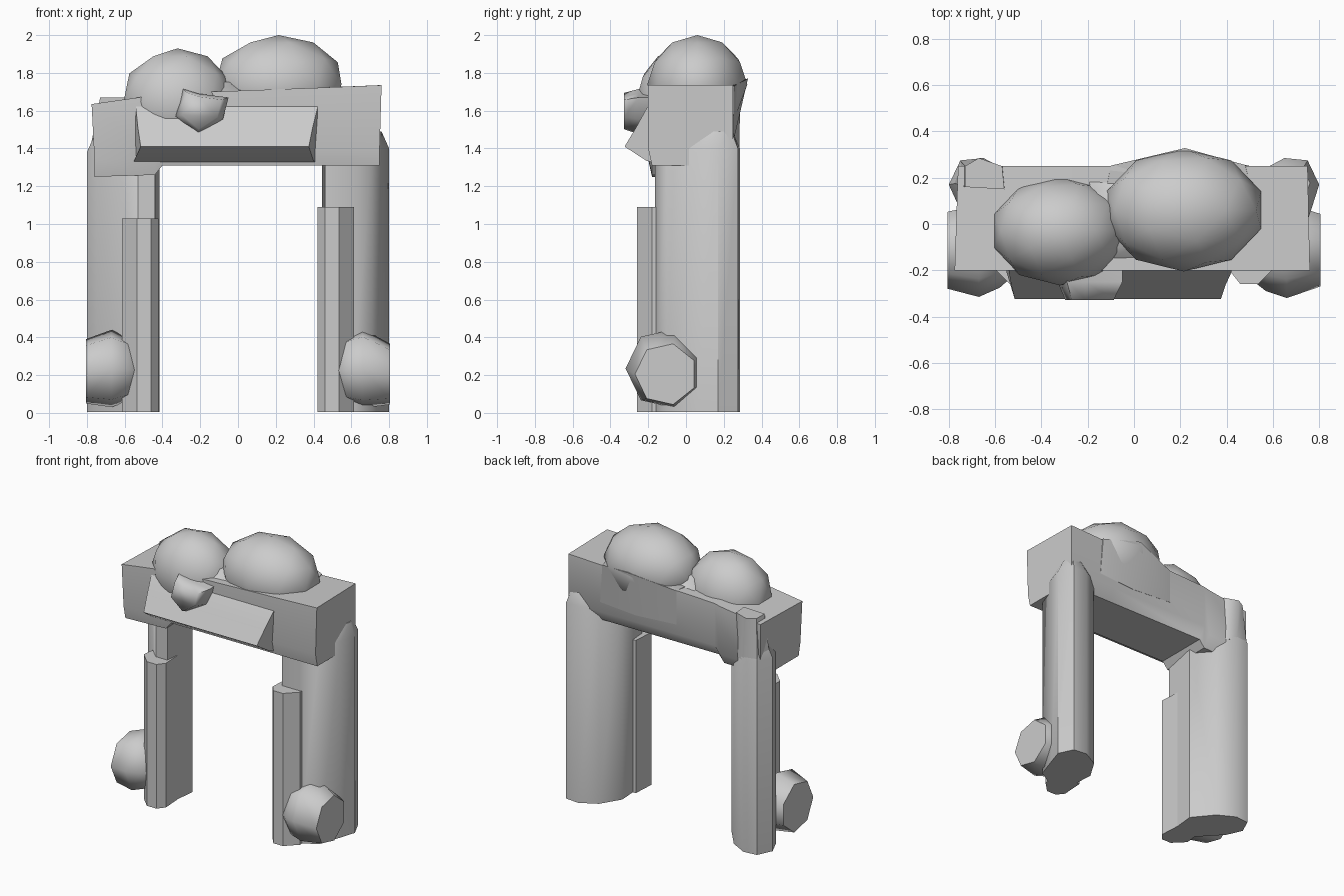
import bpy, bmesh, math
from mathutils import Vector

if "Cube" in bpy.data.objects:
    bpy.data.objects.remove(bpy.data.objects["Cube"])

stone = bpy.data.materials.new("grey stone")
stone.diffuse_color = (0.6, 0.6, 0.6, 1)
stone.use_nodes = True
stone.node_tree.nodes["Principled BSDF"].inputs["Base Color"].default_value = stone.diffuse_color


def finish(name, bm, angle=42):
    bmesh.ops.recalc_face_normals(bm, faces=bm.faces)
    me = bpy.data.meshes.new(name)
    bm.to_mesh(me)
    bm.free()
    ob = bpy.data.objects.new(name, me)
    bpy.context.collection.objects.link(ob)
    me.materials.append(stone)
    bpy.ops.object.select_all(action='DESELECT')
    ob.select_set(True)
    bpy.context.view_layer.objects.active = ob
    bpy.ops.object.shade_smooth_by_angle(angle=math.radians(angle))
    return ob


def loft(name, rings, angle=42):
    """Skin a list of equal-length point rings and cap the ends."""
    bm = bmesh.new()
    vs = [[bm.verts.new(p) for p in r] for r in rings]
    n = len(vs[0])
    for a, b in zip(vs, vs[1:]):
        for i in range(n):
            j = (i + 1) % n
            bm.faces.new((a[i], a[j], b[j], b[i]))
    bm.faces.new(vs[0])
    bm.faces.new(vs[-1])
    return finish(name, bm, angle)


def column(name, side, outline, levels, pivot):
    """Upright prism; side mirrors x, each level is (z, scale about the pivot)."""
    px, py = pivot
    loft(name, [[(side * (px + (x - px) * s), py + (y - py) * s, z) for x, y in outline]
                for z, s in levels])


def boulder(name, side, sections):
    """Faceted rock with a flat outer face; sections are (x, z, radius)."""
    rings = []
    for x, z, r in sections:
        rings.append([(side * x, -0.105 + r * math.cos(math.tau * i / 7 + math.pi),
                       z + r * math.sin(math.tau * i / 7 + math.pi)) for i in range(7)])
    loft(name, rings, 60)


def dome(name, centre, radii):
    bm = bmesh.new()
    bmesh.ops.create_icosphere(bm, subdivisions=2, radius=1)
    for v in bm.verts:
        v.co = Vector([c + r * k for c, r, k in zip(centre, radii, v.co)])
    finish(name, bm, 50)


# Legs: rear column, short front column and a boulder at each foot
back = [(0.80, 0.17), (0.75, 0.275), (0.65, 0.285), (0.53, 0.22)]
right_main = [(0.46, -0.165), (0.60, -0.165), (0.71, -0.10), (0.765, 0.06)] + back + [(0.445, 0.08)]
left_main = [(0.44, -0.165), (0.53, -0.165), (0.62, -0.08), (0.75, 0.06)] + back + [(0.415, 0.08)]
front = [(0.42, -0.21), (0.46, -0.26), (0.535, -0.26), (0.615, -0.18), (0.60, -0.05), (0.43, -0.05)]
for label, side, main, top, short in (("left", -1, left_main, 1.38, 1.03), ("right", 1, right_main, 1.40, 1.09)):
    column(label + "_rear_column", side, main, ((0.005, 1), (top, 1), (top + 0.09, 0.6)), (0.70, 0.19))
    column(label + "_front_column", side, front, ((0.005, 1), (short, 1)), (0.5, -0.2))
boulder("left_foot_boulder", -1, ((0.50, 0.22, 0.10), (0.58, 0.23, 0.17), (0.67, 0.235, 0.21), (0.805, 0.22, 0.175)))
boulder("right_foot_boulder", 1, ((0.50, 0.22, 0.13), (0.57, 0.23, 0.185), (0.66, 0.235, 0.215), (0.805, 0.205, 0.165)))

# Rear column of the left leg carried up to the top of the beam
shoulder = [(-0.53, 0.18), (-0.55, 0.235), (-0.65, 0.284), (-0.75, 0.272), (-0.79, 0.18)]
crown = [(-0.56, 0.15), (-0.57, 0.25), (-0.67, 0.285), (-0.73, 0.25), (-0.73, 0.16)]
loft("left_shoulder", [[(x, y, 1.36) for x, y in shoulder],
                       [(x, y, 1.67) for x, y in crown]], 60)

# Lintel: thick beam with a lower left end
rings = []
for x, zt, zb in ((-0.76, 1.635, 1.25), (-0.44, 1.68, 1.26), (-0.40, 1.69, 1.31),
                  (0.38, 1.72, 1.31), (0.75, 1.735, 1.31)):
    rings.append([(x + (0.01 if x > 0 else -0.015), -0.2, zt), (x, -0.2, zb + 0.09), (x, -0.18, zb),
                  (x, 0.2, zb), (x, 0.25, zb + 0.08), (x, 0.25, zt)])
loft("lintel_beam", rings)

# Wedge slab along the front of the lintel
section = [(-0.15, 1.69), (-0.21, 1.61), (-0.265, 1.51), (-0.325, 1.41), (-0.21, 1.335), (-0.15, 1.32)]
ends = ([-0.54, -0.54, -0.53, -0.515, -0.55, -0.55], [0.43, 0.42, 0.395, 0.375, 0.40, 0.42])
loft("front_slab", [[(x, y, z) for x, (y, z) in zip(e, section)] for e in ends])

# Rocks resting on top
dome("left_top_rock", (-0.32, -0.03, 1.65), (0.30, 0.235, 0.28))
dome("right_top_rock", (0.215, 0.06, 1.74), (0.35, 0.265, 0.26))

# Swelling that blends the right rock into the back of the beam
loft("back_swelling", [[(-0.13, 0.15, 1.44), (-0.10, 0.251, 1.46), (0.22, 0.252, 1.44), (0.50, 0.251, 1.46), (0.52, 0.15, 1.44)],
                       [(-0.13, 0.10, 1.71), (-0.10, 0.252, 1.70), (0.22, 0.328, 1.77), (0.48, 0.255, 1.73), (0.52, 0.10, 1.73)]], 60)

# Saddle between the two rocks
loft("saddle", [[(-0.2, -0.19, 1.66), (0.06, -0.19, 1.66), (0.06, 0.22, 1.66), (-0.2, 0.22, 1.66)],
                [(-0.18, -0.10, 1.75), (0.0, -0.10, 1.75), (0.0, 0.13, 1.78), (-0.18, 0.13, 1.75)]], 80)

# Small flat-fronted rock on the face of the slab
face = [(-0.29, 1.715), (-0.21, 1.69), (-0.05, 1.67), (-0.08, 1.555), (-0.21, 1.475), (-0.33, 1.57)]
loft("face_rock", [[(x, -0.12, z) for x, z in face],
                   [(x, -0.25, z) for x, z in face],
                   [(-0.2 + (x + 0.2) * 0.75, -0.328, 1.61 + (z - 1.61) * 0.8) for x, z in face]], 80)
